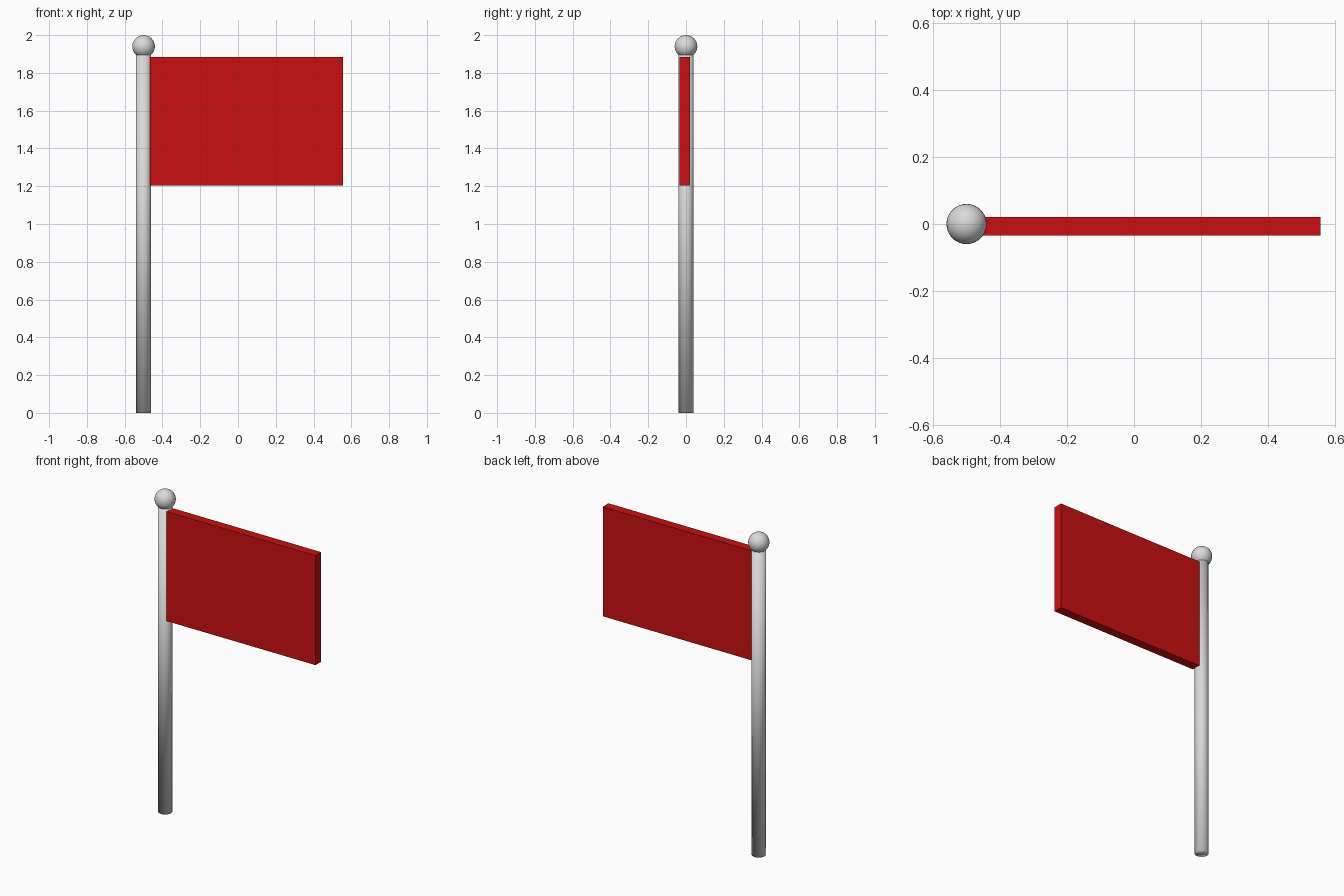
import bpy

cube = bpy.data.objects.get("Cube")
if cube:
    bpy.data.objects.remove(cube, do_unlink=True)


def material(name, rgb):
    mat = bpy.data.materials.new(name)
    mat.use_nodes = True
    mat.diffuse_color = (*rgb, 1)
    mat.node_tree.nodes["Principled BSDF"].inputs["Base Color"].default_value = (*rgb, 1)
    return mat


def finish(name, mat, smooth=False):
    obj = bpy.context.object
    obj.name = name
    obj.data.materials.append(mat)
    if smooth:
        bpy.ops.object.shade_smooth()
    return obj


metal = material("light grey metal", (0.7, 0.7, 0.7))
red = material("red cloth", (0.6, 0.005, 0.005))

POLE_X = -0.5
POLE_TOP = 1.9

# Pole, softly shaded into its caps
bpy.ops.mesh.primitive_cylinder_add(vertices=32, radius=0.04, depth=POLE_TOP,
                                    location=(POLE_X, 0, POLE_TOP / 2))
finish("pole", metal, smooth=True)

# Ball on top of the pole
bpy.ops.mesh.primitive_uv_sphere_add(segments=32, ring_count=16, radius=0.06,
                                     location=(POLE_X, 0, 1.94))
finish("finial_ball", metal, smooth=True)

# Stiff flag panel, set slightly forward of the pole's centre
low, high = (-0.465, -0.035, 1.205), (0.557, 0.021, 1.885)
bpy.ops.mesh.primitive_cube_add(size=1, location=[(a + b) / 2 for a, b in zip(low, high)])
flag = finish("flag", red)
flag.scale = [b - a for a, b in zip(low, high)]
bpy.ops.object.transform_apply(location=False, rotation=False, scale=True)
